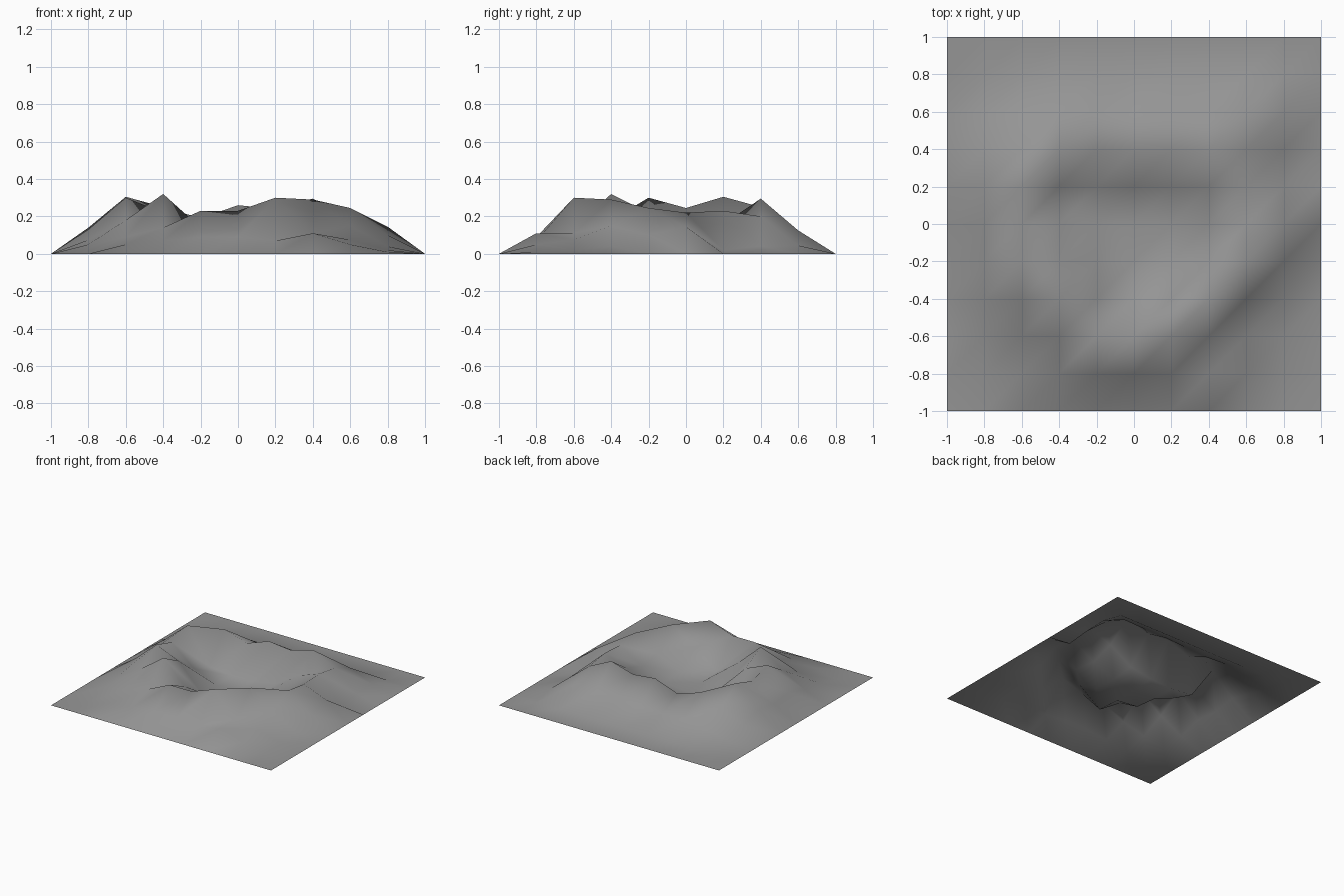
import bpy
import bmesh

# Remove the default cube only
default_cube = bpy.data.objects.get("Cube")
if default_cube:
    bpy.data.objects.remove(default_cube, do_unlink=True)

CELLS = 10
STEP = 2 / CELLS

# Inner grid heights in hundredths, front row first, left to right.
# The outer border and the back row stay at ground level.
CRATER_ROWS = [
    (0, 5, 7, 9, 9, 7, 11, 5, 1),
    (5, 9, 14, 23, 23, 30, 11, 7.5, 2),
    (7.5, 18, 32, 14, 1, 15, 29, 15, 4),
    (13, 30, 22, 2, 0, 3, 12, 24.5, 10),
    (11, 24.5, 8, 0, 0, 2, 10, 22, 14.5),
    (14, 30.5, 2, 0, 1, 4, 16, 23, 2),
    (9, 18, 25, 19, 26, 24, 29.5, 20, 4),
    (4, 8, 11, 10, 11, 12, 12, 12.5, 4.5),
]


def make_material(name, colour):
    material = bpy.data.materials.new(name)
    material.use_nodes = True
    material.diffuse_color = colour
    shader = material.node_tree.nodes["Principled BSDF"]
    shader.inputs["Base Color"].default_value = colour
    return material


def ground_height(x, y):
    """Look up the height of the grid point at x, y."""
    column = round((x + 1) / STEP) - 1
    row = round((y + 1) / STEP) - 1
    if 0 <= row < len(CRATER_ROWS) and 0 <= column < len(CRATER_ROWS[row]):
        return CRATER_ROWS[row][column] / 100
    return 0.0


def diagonal_rank(vert):
    """Order a cell's corners from front left to back right."""
    return vert.co.x + vert.co.y


def make_terrain(name, material):
    """Raise a flat square grid into an open, smooth crater surface."""
    bm = bmesh.new()
    bmesh.ops.create_grid(bm, x_segments=CELLS, y_segments=CELLS, size=1)
    # Split every cell along the same diagonal
    for face in list(bm.faces):
        corners = sorted(face.verts, key=diagonal_rank)
        bmesh.utils.face_split(face, corners[0], corners[-1])
    for vert in bm.verts:
        vert.co.z = ground_height(vert.co.x, vert.co.y)
    for face in bm.faces:
        face.smooth = True
    mesh = bpy.data.meshes.new(name)
    bm.to_mesh(mesh)
    bm.free()
    mesh.materials.append(material)
    terrain = bpy.data.objects.new(name, mesh)
    bpy.context.collection.objects.link(terrain)
    return terrain


# Crater terrain in a single stone colour
stone_grey = make_material("stone_grey", (0.3, 0.3, 0.3, 1))
make_terrain("crater_terrain", stone_grey)
